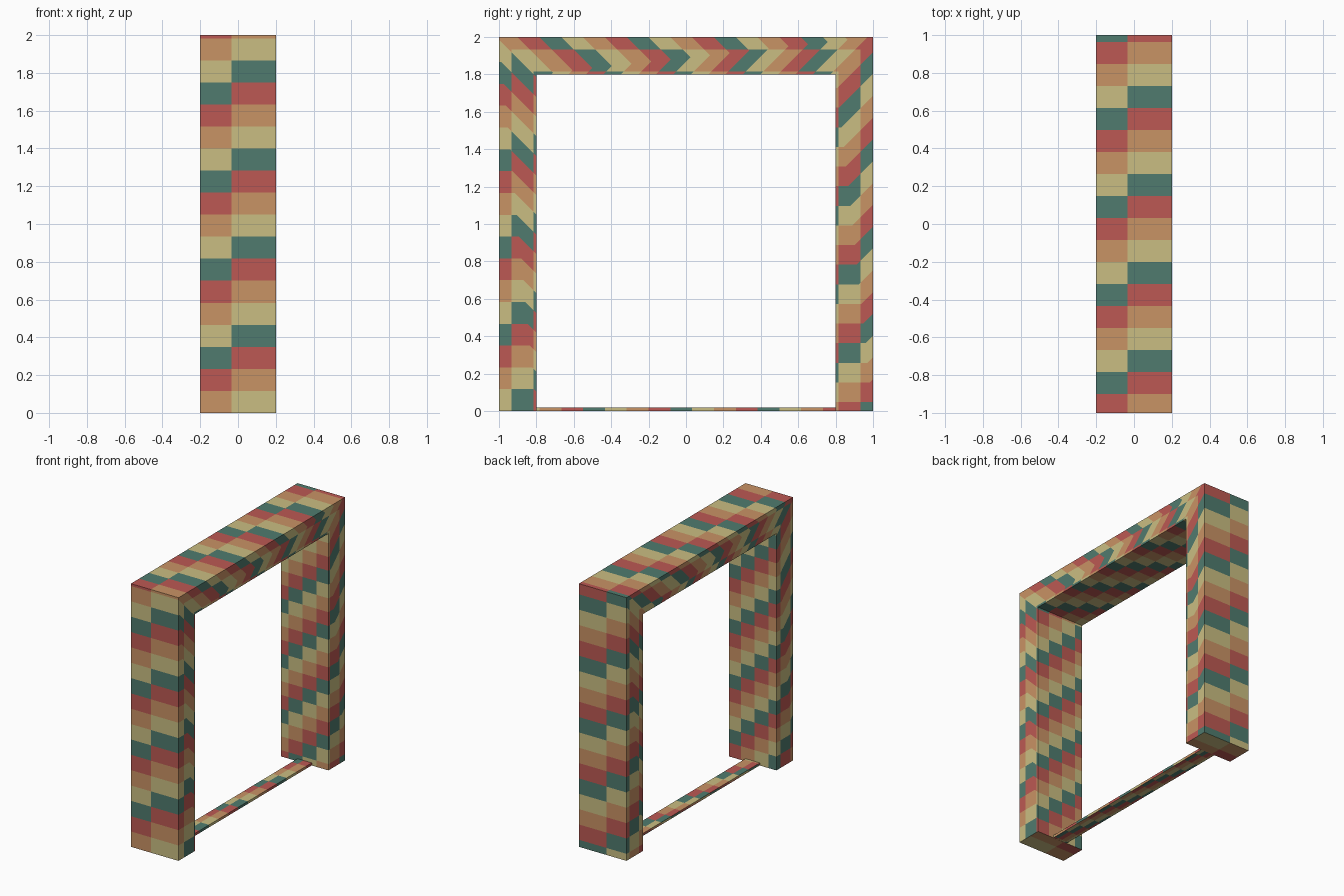
import bpy, bmesh, math
from mathutils import Vector
from mathutils.geometry import barycentric_transform

if "Cube" in bpy.data.objects:
    bpy.data.objects.remove(bpy.data.objects["Cube"])

CELL = 0.1166   # size of one pattern cell along the wrapped surface


def linear(c):
    c /= 255
    return c / 12.92 if c <= 0.04045 else ((c + 0.055) / 1.055) ** 2.4


def material(name, rgb):
    m = bpy.data.materials.new(name)
    m.diffuse_color = [linear(c) for c in rgb] + [1]
    m.use_nodes = True
    m.node_tree.nodes["Principled BSDF"].inputs["Base Color"].default_value = m.diffuse_color
    return m


PALETTE = [material("tan", (202, 190, 130)), material("orange", (201, 147, 101)),
           material("red", (188, 89, 83)), material("green", (80, 123, 110))]


def add_triangle(bm, pts, uvs):
    """Cut a triangle into stepped pattern cells in its flat layout, then map it to 3D."""
    flat = [Vector((u, v, 0)) for u, v in uvs]
    pts = [Vector(p) for p in pts]
    cut = bmesh.new()
    cut.faces.new([cut.verts.new(p) for p in flat])
    for axis in (0, 1):
        lo, hi = min(p[axis] for p in flat), max(p[axis] for p in flat)
        normal = Vector((1, 0, 0)) if axis == 0 else Vector((0, 1, 0))
        for n in range(math.floor(lo / CELL) + 1, math.ceil(hi / CELL)):
            bmesh.ops.bisect_plane(cut, geom=cut.verts[:] + cut.edges[:] + cut.faces[:],
                                   dist=1e-6, plane_co=normal * n * CELL, plane_no=normal)
    for f in cut.faces:
        c = f.calc_center_median()
        new = bm.faces.new([bm.verts.new(barycentric_transform(v.co, *flat, *pts))
                            for v in f.verts])
        new.material_index = (math.floor(c.x / CELL) + math.floor(c.y / CELL)) % 4
    cut.free()


def add_quad(bm, a, b, c, d):
    """Corners are (point, uv) pairs; split along a-c."""
    for tri in ((c, b, a), (d, c, a)):
        add_triangle(bm, [t[0] for t in tri], [t[1] for t in tri])


def sweep(bm, start, end, v0, v1, us):
    """Join two matching cross-sections with patterned sides."""
    for j in range(4):
        k = (j + 1) % 4
        add_quad(bm, (start[j], (us[j], v0)), (start[k], (us[j + 1], v0)),
                 (end[k], (us[j + 1], v1)), (end[j], (us[j], v1)))


def cap(bm, ring, flip):
    uvs = [(0, 0), (0.2, 0), (0.2, 0.2), (0, 0.2)]
    corners = list(zip(ring, uvs))
    add_quad(bm, *(corners[::-1] if flip else corners))


def finish(name, bm):
    bmesh.ops.remove_doubles(bm, verts=bm.verts, dist=1e-5)
    me = bpy.data.meshes.new(name)
    bm.to_mesh(me)
    bm.free()
    for m in PALETTE:
        me.materials.append(m)
    ob = bpy.data.objects.new(name, me)
    bpy.context.collection.objects.link(ob)


# Mitred frame: cross-sections at the two feet and the two upper corners
outer = [(-1, 0), (-1, 2), (1, 2), (1, 0)]
inner = [(-0.8, 0), (-0.8, 1.8), (0.8, 1.8), (0.8, 0)]
rings = [[(0.2, *o), (-0.2, *o), (-0.2, *i), (0.2, *i)] for o, i in zip(outer, inner)]
for n, name in enumerate(["front_post", "lintel", "back_post"]):
    bm = bmesh.new()
    sweep(bm, rings[n], rings[n + 1], 2 * n, 2 * n + 2, [0, 0.2, 0.4, 0.8, 1.0])
    if n == 0:
        cap(bm, rings[0], True)
    if n == 2:
        cap(bm, rings[3], False)
    finish(name, bm)

# Thin threshold strip between the feet
sill = [[(0.06, y, 0.02), (-0.06, y, 0.02), (-0.06, y, 0.001), (0.06, y, 0.001)]
        for y in (-0.9, 0.9)]
bm = bmesh.new()
sweep(bm, sill[0], sill[1], 0, 1.8, [0, 0.2, 0.4, 0.8, 1.0])
for f in bm.faces:   # outer side edge follows the first pattern column
    c = f.calc_center_median()
    if c.x > 0.0599:
        f.material_index = math.floor((c.y + 0.9) / CELL) % 4
finish("threshold", bm)
